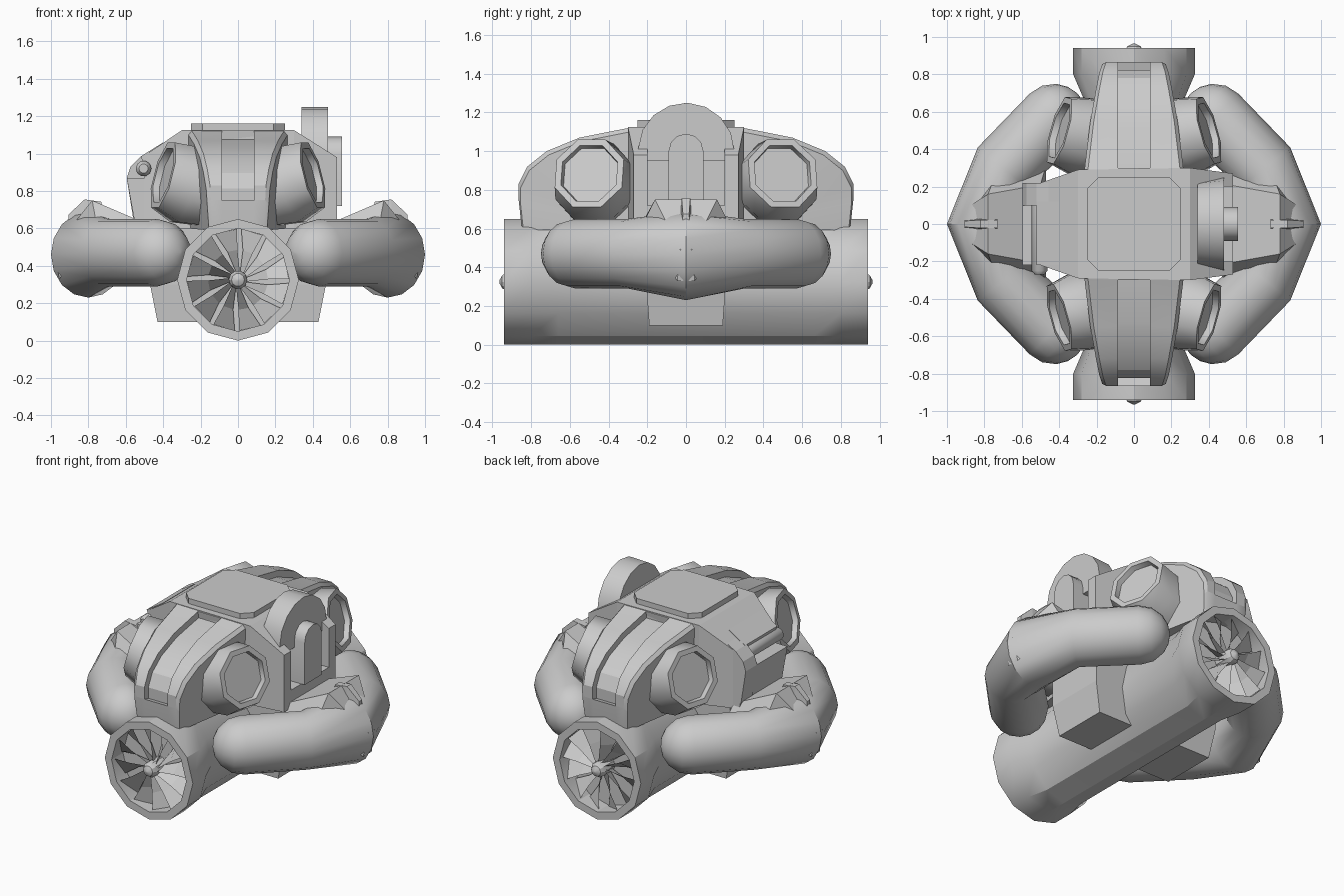
import bpy, bmesh, math
from mathutils import Vector, Matrix

if "Cube" in bpy.data.objects:
    bpy.data.objects.remove(bpy.data.objects["Cube"])


def finish(name, bm, angle=30):
    bmesh.ops.remove_doubles(bm, verts=bm.verts, dist=0.0005)
    bmesh.ops.recalc_face_normals(bm, faces=bm.faces)
    me = bpy.data.meshes.new(name)
    bm.to_mesh(me)
    bm.free()
    if angle:
        me.shade_smooth()
        me.set_sharp_from_angle(angle=math.radians(angle))
    ob = bpy.data.objects.new(name, me)
    bpy.context.collection.objects.link(ob)
    return ob


def loft(name, rings, angle=30):
    """Skin a list of equal-length point rings and cap both ends."""
    bm = bmesh.new()
    vs = [[bm.verts.new(p) for p in r] for r in rings]
    n = len(vs[0])
    for a, b in zip(vs, vs[1:]):
        for i in range(n):
            bm.faces.new((a[i], a[(i + 1) % n], b[(i + 1) % n], b[i]))
    bm.faces.new(vs[0])
    bm.faces.new(vs[-1])
    return finish(name, bm, angle)


def prism(name, pts, place, lo, hi, angle=0):
    return loft(name, [[place(u, v, t) for u, v in pts] for t in (lo, hi)], angle)


def oval(c, u, v, n, off=0.0):
    c, u, v = Vector(c), Vector(u), Vector(v)
    A = [off + 2 * math.pi * i / n for i in range(n)]
    return [c + u * math.cos(a) + v * math.sin(a) for a in A]


along_x = lambda y, z, x: (x, y, z)
along_y = lambda x, z, y: (x, y, z)
along_z = lambda x, y, z: (x, y, z)
Z = Vector((0, 0, 1))

# Engine tube with a hollow fan mouth at each end
half = [(-0.82, .275, .275), (-0.94, .275, .275), (-0.94, .325, .325),
        (-0.80, .325, .325), (-0.66, .265, .325)]
stations = half + [(-y, a, b) for y, a, b in reversed(half)]
loft("engine_tube", [oval((0, y, .325), (a, 0, 0), (0, 0, b), 12) for y, a, b in stations])

# Fans: twisted blades and a pointed hub
for side, label in ((-1, "front"), (1, "back")):
    bm = bmesh.new()
    for k in range(12):
        a0 = k * math.tau / 12
        rows = []
        for r, lead, trail in ((.04, -.25, .25), (.16, .02, .36), (.272, .02, .46)):
            rows.append([bm.verts.new((r * math.cos(a0 + a), side * y, .325 + r * math.sin(a0 + a)))
                         for a, y in ((lead, .91), (trail, .84))])
        for p, q in zip(rows, rows[1:]):
            bm.faces.new((p[0], p[1], q[1], q[0]))
    finish(label + "_fan_blades", bm, 0)
    loft(label + "_fan_hub", [oval((0, side * y, .325), (r, 0, 0), (0, 0, r), 10)
                              for y, r in ((.82, .05), (.925, .05), (.95, .035), (.965, .006))])

# Keel box under the hull
loft("keel_box", [[(sx * x, sy * y, z) for sx, sy in ((-1, -1), (1, -1), (1, 1), (-1, 1))]
                  for z, x, y in ((.1, .43, .19), (.3, .47, .205), (.68, .47, .205))], 0)

# Hull block with sloping shoulders
hull = loft("hull", [[(x, -y, .6), (x, y, .6), (x, y, z), (x, -y, z)]
                     for x, y, z in ((-.5, .22, .99), (-.3, .29, 1.125), (.3, .3, 1.125), (.53, .27, .98))], 0)
cutter = prism("slot_cutter", [(-.2, .72), (.2, .72), (.2, 1.3), (-.2, 1.3)], along_x, .44, .7)
cutter.hide_render = True
cutter.hide_viewport = True
cutter.display_type = 'WIRE'
mod = hull.modifiers.new("side_slot", 'BOOLEAN')
mod.operation = 'DIFFERENCE'
mod.object = cutter
mod.solver = 'EXACT'

# Chamfered roof hatch
h, c = .25, .06
prism("roof_hatch", [(-h, -h + c), (-h + c, -h), (h - c, -h), (h, -h + c),
                     (h, h - c), (h - c, h), (-h + c, h), (-h, h - c)], along_z, 1.1, 1.16)

# Front and back cowls, with a sunken channel down the middle
arc = [(.28, 1.125, .27, 0), (.30, 1.12, .265, 0), (.302, 1.119, .265, .045), (.55, 1.07, .235, .045),
       (.72, 1.0, .205, .045), (.82, .92, .185, .045), (.865, .83, .17, .045), (.865, .752, .165, .045),
       (.865, .75, .165, 0), (.85, .61, .155, 0)]
for s, label in ((-1, "front"), (1, "back")):
    rings = []
    for y, z, w, d in arc:
        n = Vector((0, y - .2, z - .55)).normalized() * d
        cw = .085
        e = w - .02
        rings.append([(-.27, s * .2, .6), (-w, s * (y - .01), z - .02), (-e, s * y, z), (-cw, s * y, z),
                      (-cw, s * (y - n.y), z - n.z), (cw, s * (y - n.y), z - n.z),
                      (cw, s * y, z), (e, s * y, z), (w, s * (y - .01), z - .02), (.27, s * .2, .6)])
    loft(label + "_cowl", rings, 25)

# Four angled lamp pods with recessed octagonal lenses
for sx in (-1, 1):
    for sy in (-1, 1):
        n = Vector((sx, sy * .28, .27)).normalized()
        u = Z.cross(n).normalized()
        v = n.cross(u)
        face = Vector((sx * .40, sy * .5, .885))
        mid = face - n * .12 + Vector((0, 0, -.02))
        base = Vector((sx * .12, sy * .46, .80))
        rings = [oval(p, u * r, v * r, 8, math.pi / 8) for p, r in
                 ((base, .21), (mid, .225), (face, .195), (face, .16), (face - n * .035, .155))]
        loft("lamp_pod", rings, 50)

# Side arms: round tubes with hemispherical ends, bent at a pointed elbow
for s, label in ((-1, "left"), (1, "right")):
    q = math.sqrt(.5)
    out, back = Vector((q, -q, 0)), Vector((-q, -q, 0))
    end = Vector((.43, -.57, .47))
    rings = []
    for deg in (88, 70, 50, 25, 0):
        a = math.radians(deg)
        r = .18 * math.cos(a)
        rings.append(oval(end + back * .18 * math.sin(a), out * r, Z * r, 16))
    rings.append(oval((.70, -.30, .47), (.135, -.11, 0), Z * .18, 16))
    tail = [[Vector((p.x, -p.y, p.z)) for p in r] for r in reversed(rings)]
    rings += [oval((.80, 0, .46), (.2, 0, 0), Z * .23, 16)] + tail
    loft(label + "_arm", [[(s * p.x, p.y, p.z) for p in r] for r in rings], 32)

    # Elbow armour plate and its small raised rib
    spine = [(.50, .21, .63), (.78, .16, .75), (.985, .03, .49)]
    loft(label + "_elbow_plate", [[(s * x, -y, z), (s * x, y, z),
                                   (s * (x - .03), y * 1.5, z - .16), (s * (x - .03), -y * 1.5, z - .16)]
                                  for x, y, z in spine], 0)
    loft(label + "_elbow_rib", [[(s * x, -y, z), (s * x, y, z), (s * x, y * 1.3, z - .09), (s * x, -y * 1.3, z - .09)]
                                for x, y, z in ((.73, .022, .742), (.82, .022, .755), (.905, .016, .675))], 0)

# Round-topped disc and latch on the right side
top = [(.25 * math.cos(math.radians(a)), 1.0 + .25 * math.sin(math.radians(a))) for a in range(0, 181, 22)]
top[-1] = (-.25, 1.0)
loft("side_disc", [[(x, y * k, z) for y, z in top + [(-.25, .95), (.25, .95)]]
                   for x, k in ((.34, .93), (.48, 1))], 25)
cap = [(.09 * math.cos(math.radians(a)), 1.0 + .09 * math.sin(math.radians(a))) for a in range(0, 181, 30)]
prism("side_latch", cap + [(-.09, .72), (.09, .72)], along_x, .42, .555, 35)

# Left side housing: sill, end wall, hood and pipe
prism("left_sill", [(-.44, .62), (-.55, .62), (-.595, .87), (-.44, .87)], along_y, -.22, .22)
prism("left_end_wall", [(-.40, .65), (-.56, .65), (-.595, .87), (-.575, .93), (-.52, .985), (-.40, 1.05)],
      along_y, .1, .22)
prism("left_hood", [(-.40, .97), (-.51, .96), (-.52, .985), (-.40, 1.06)], along_y, -.22, .12)
loft("left_pipe", [oval((-.505, y, .92), (r, 0, 0), (0, 0, r), 10)
                   for y, r in ((-.27, .025), (-.25, .042), (.15, .042))], 40)
